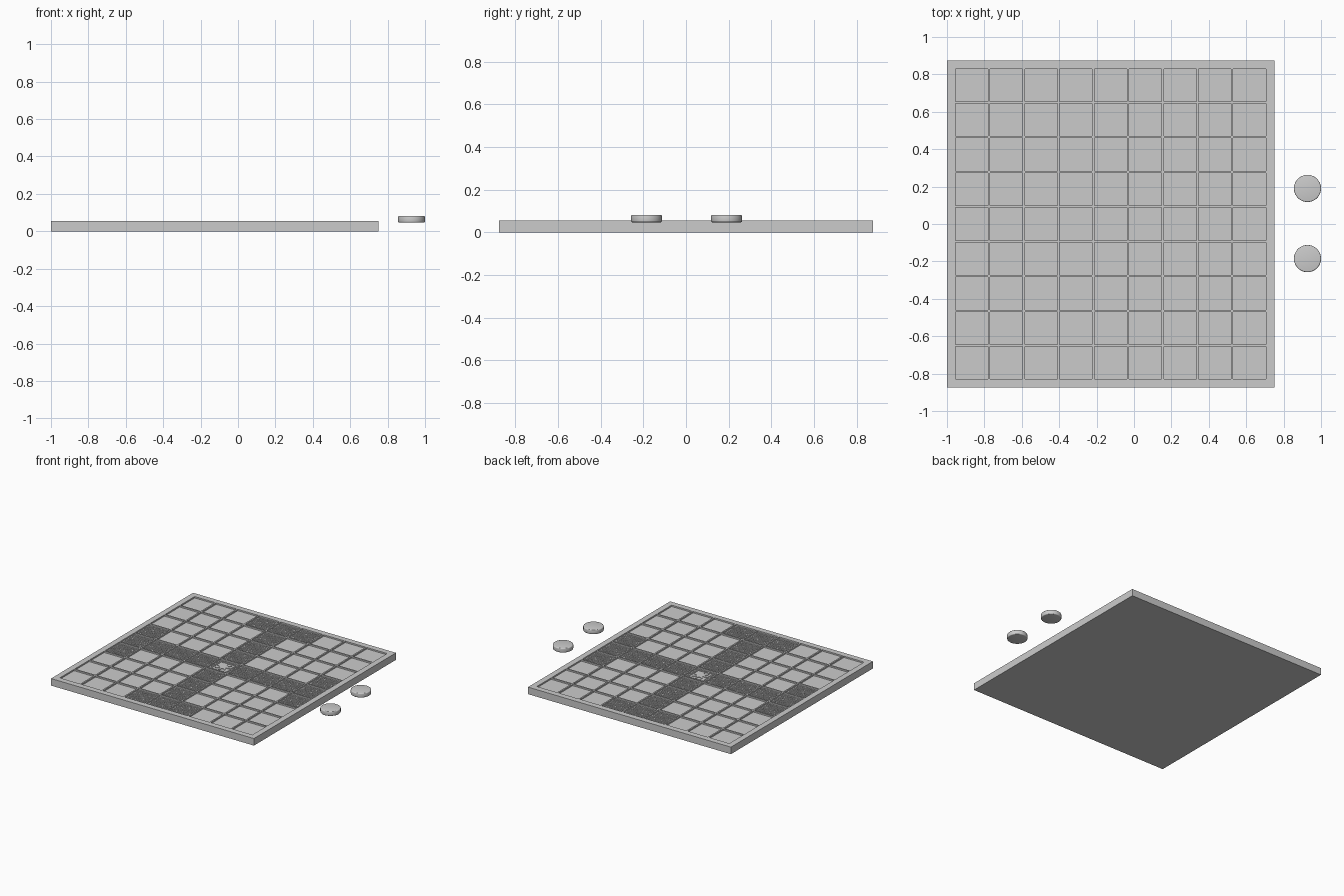
import bpy, bmesh, math
from mathutils import Matrix

if "Cube" in bpy.data.objects:
    bpy.data.objects.remove(bpy.data.objects["Cube"])

grey = bpy.data.materials.new("plain grey")
grey.diffuse_color = (0.6, 0.6, 0.6, 1)
grey.use_nodes = True
grey.node_tree.nodes["Principled BSDF"].inputs["Base Color"].default_value = grey.diffuse_color

CX, TOP, FLOOR = -0.125, 0.055, 0.044
N, TILE, RIDGE = 9, 0.1744, 0.0113
PITCH = (1.66 + RIDGE) / N
TILE = PITCH - RIDGE


def finish(name, bm):
    bmesh.ops.recalc_face_normals(bm, faces=bm.faces)
    me = bpy.data.meshes.new(name)
    bm.to_mesh(me)
    bm.free()
    me.materials.append(grey)
    ob = bpy.data.objects.new(name, me)
    bpy.context.collection.objects.link(ob)
    return ob


def box(bm, x, y, z, sx, sy, sz, turn=0):
    m = (Matrix.Translation((x, y, z)) @ Matrix.Rotation(turn, 4, 'Z')
         @ Matrix.Diagonal((sx, sy, sz, 1)))
    bmesh.ops.create_cube(bm, size=1, matrix=m)


def star(bm, x, y, z0, z1, r_out, r_in, points):
    vs = []
    for i in range(points * 2):
        r = r_in if i % 2 else r_out
        a = math.pi * i / points + math.pi / 2
        vs.append(bm.verts.new((x + r * math.cos(a), y + r * math.sin(a), z0)))
    f = bm.faces.new(vs)
    ext = bmesh.ops.extrude_face_region(bm, geom=[f])["geom"]
    bmesh.ops.translate(bm, vec=(0, 0, z1 - z0),
                        verts=[v for v in ext if isinstance(v, bmesh.types.BMVert)])


def tile_centre(i):
    return (i - 4) * PITCH


# Board: slab whose top is a grid, with every square sunk between thin ridges
cuts = [-0.875]
for i in range(N):
    cuts += [tile_centre(i) - TILE / 2, tile_centre(i) + TILE / 2]
cuts.append(0.875)
bm = bmesh.new()
grid = [[bm.verts.new((CX + x, y, TOP)) for y in cuts] for x in cuts]
pockets = []
for i in range(len(cuts) - 1):
    for j in range(len(cuts) - 1):
        f = bm.faces.new((grid[i][j], grid[i + 1][j], grid[i + 1][j + 1], grid[i][j + 1]))
        if i % 2 and j % 2:
            pockets.append(f)
rim = [e for e in bm.edges if e.is_boundary]
ext = bmesh.ops.extrude_edge_only(bm, edges=rim)["geom"]
for v in ext:
    if isinstance(v, bmesh.types.BMVert):
        v.co.z = 0
bm.faces.new([v for v in (
    min((v for v in bm.verts if v.co.z == 0), key=lambda v: (v.co.x - sx) ** 2 + (v.co.y - sy) ** 2)
    for sx, sy in ((-1, -0.875), (-1, 0.875), (0.75, 0.875), (0.75, -0.875)))])
sunk = bmesh.ops.extrude_discrete_faces(bm, faces=pockets)["faces"]
bmesh.ops.translate(bm, vec=(0, 0, FLOOR - TOP), verts=list({v for f in sunk for v in f.verts}))
finish("board", bm)


# Carved squares: middle row and column plus the three middle squares of each edge
def carved(i, j):
    return i == 4 or j == 4 or (i in (0, 8) and abs(j - 4) < 2) or (j in (0, 8) and abs(i - 4) < 2)


bm = bmesh.new()
CELLS = 7
step = TILE * 0.94 / CELLS
for i in range(N):
    for j in range(N):
        if not carved(i, j):
            continue
        for a in range(CELLS):
            for b in range(CELLS):
                if i == j == 4 and math.hypot(a - 3, b - 3) < 2.9:
                    continue
                turn = math.pi / 2 * ((a + b) % 2)
                for side in (-1, 1):
                    off = side * step * 0.25
                    ox, oy = (0, off) if turn == 0 else (off, 0)
                    box(bm, CX + tile_centre(i) + (a - 3) * step + ox,
                        tile_centre(j) + (b - 3) * step + oy, FLOOR + 0.001,
                        step * 0.92, step * 0.3, 0.004, turn)
finish("woven_relief", bm)

# Star on the centre square
bm = bmesh.new()
star(bm, CX, 0, FLOOR - 0.001, FLOOR + 0.004, 0.062, 0.028, 8)
finish("centre_star", bm)


# Playing pieces: discs with rounded rims
def disc(name, x, y):
    bm = bmesh.new()
    bmesh.ops.create_cone(bm, cap_ends=True, segments=64, radius1=0.0725, radius2=0.0725,
                          depth=0.035, matrix=Matrix.Translation((x, y, 0.0645)))
    edges = [e for e in bm.edges if abs(e.verts[0].co.z - e.verts[1].co.z) < 1e-5]
    bmesh.ops.bevel(bm, geom=edges, offset=0.006, segments=3, profile=0.5, affect='EDGES')
    ob = finish(name, bm)
    bpy.context.view_layer.objects.active = ob
    ob.select_set(True)
    bpy.ops.object.shade_smooth_by_angle(angle=math.radians(35))
    ob.select_set(False)
    return ob


disc("plain_piece", 0.9275, -0.185)
chief = disc("chief_piece", 0.9275, 0.19)

# Crown-shaped engraving on the chief piece
bm = bmesh.new()
outline = [(-0.04, -0.035), (0.04, -0.035), (0.05, 0.032), (0.022, 0.0),
           (0, 0.045), (-0.022, 0.0), (-0.05, 0.032)]
f = bm.faces.new([bm.verts.new((0.9275 + x, 0.19 + y, 0.078)) for x, y in outline])
inner = bmesh.ops.inset_region(bm, faces=[f], thickness=0.009)["faces"]
bmesh.ops.delete(bm, geom=[f], context='FACES_ONLY')
ext = bmesh.ops.extrude_face_region(bm, geom=list(bm.faces))["geom"]
bmesh.ops.translate(bm, vec=(0, 0, 0.02),
                    verts=[v for v in ext if isinstance(v, bmesh.types.BMVert)])
cutter = finish("crown_cutter", bm)
cutter.hide_render = True
cutter.hide_set(True)
mod = chief.modifiers.new("crown engraving", 'BOOLEAN')
mod.operation = 'DIFFERENCE'
mod.object = cutter
